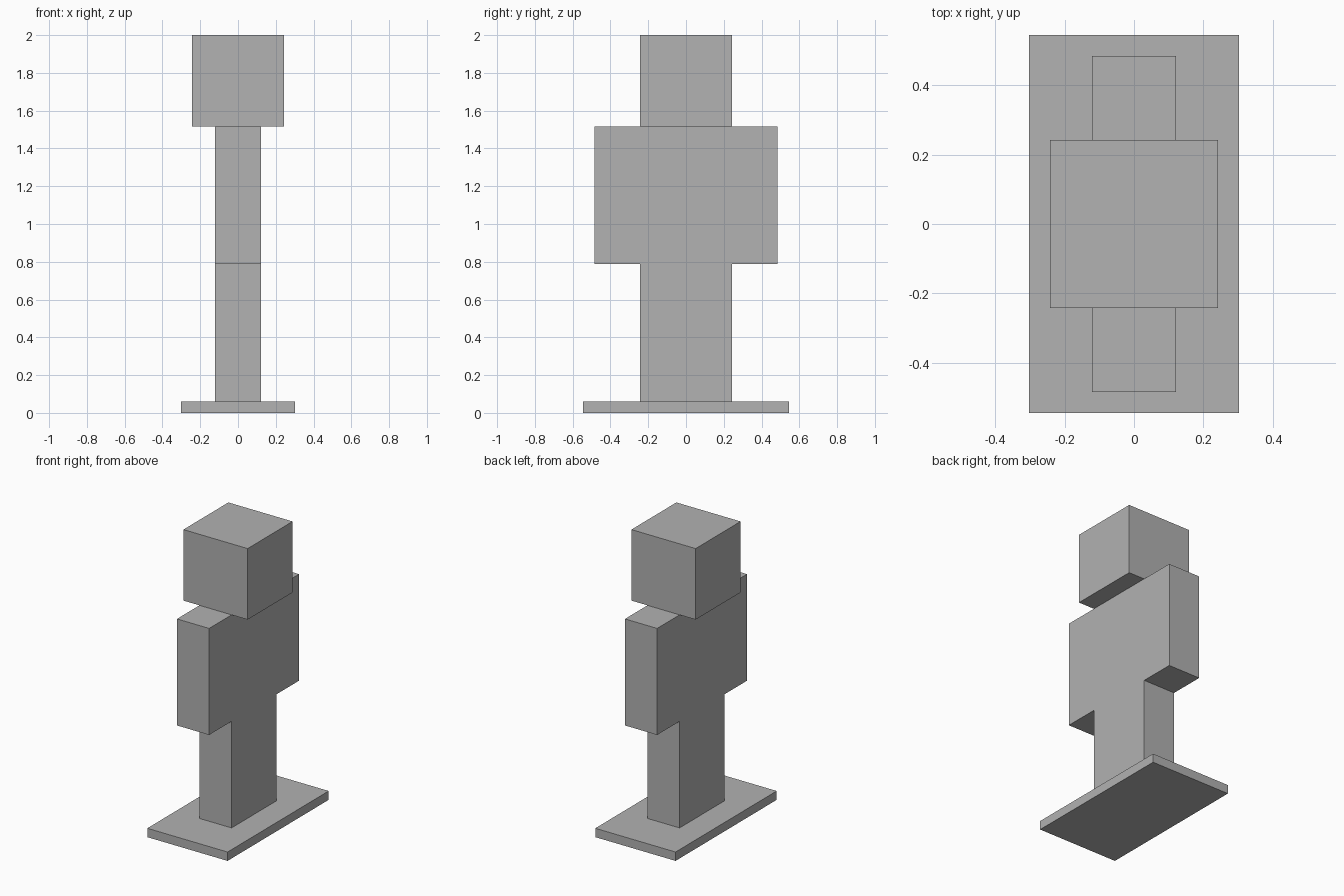
import bpy
import bmesh
from mathutils import Vector

default_cube = bpy.data.objects.get("Cube")
if default_cube:
    bpy.data.objects.remove(default_cube, do_unlink=True)

UNIT = 2 / 33  # one block unit; the figure is 33 units tall

grey = bpy.data.materials.new("plain_grey")
grey.use_nodes = True
grey.diffuse_color = (0.445, 0.445, 0.445, 1)
grey.node_tree.nodes["Principled BSDF"].inputs["Base Color"].default_value = grey.diffuse_color


def block(name, size, bottom, y=0):
    """Flat-sided box, sized and placed in block units."""
    bm = bmesh.new()
    bmesh.ops.create_cube(bm, size=1)
    bmesh.ops.scale(bm, vec=Vector(size) * UNIT, verts=bm.verts)
    bmesh.ops.translate(bm, vec=Vector((0, y, bottom + size[2] / 2)) * UNIT, verts=bm.verts)
    mesh = bpy.data.meshes.new(name)
    bm.to_mesh(mesh)
    bm.free()
    mesh.materials.append(grey)
    obj = bpy.data.objects.new(name, mesh)
    bpy.context.collection.objects.link(obj)
    return obj


# Base plate, body and head
block("base_plate", (10, 18, 1), 0)
block("torso", (4, 8, 12), 13)
block("head", (8, 8, 8), 25)

# Paired limbs on either side of the body
for side, y in (("front", -1), ("back", 1)):
    block(side + "_leg", (4, 4, 12), 1, y * 2)
    block(side + "_arm", (4, 4, 12), 13, y * 6)
